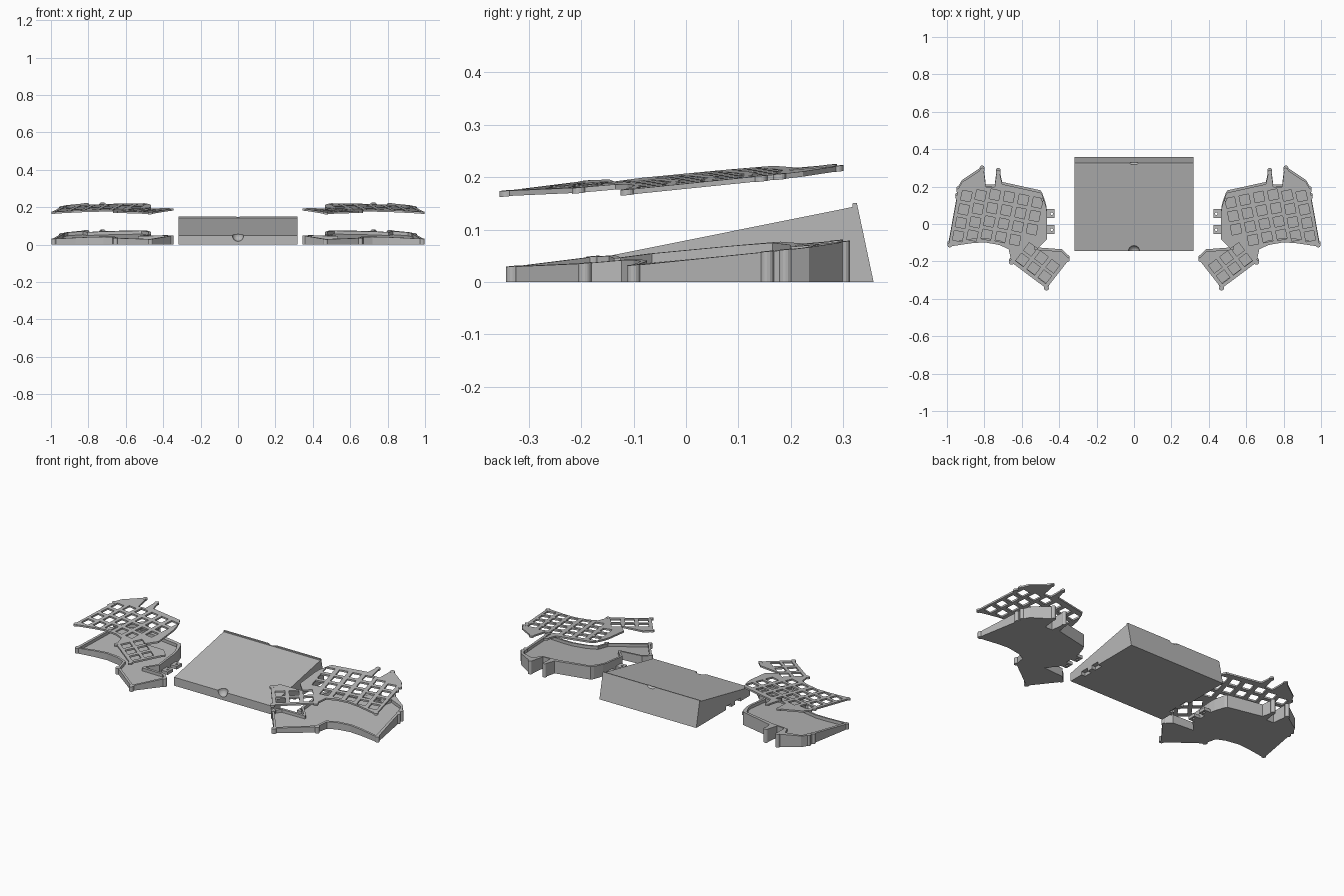
import bpy, bmesh, math
from mathutils import Vector

cube = bpy.data.objects.get("Cube")
if cube:
    bpy.data.objects.remove(cube, do_unlink=True)

grey = bpy.data.materials.new("plain grey")
grey.use_nodes = True
colour = (0.48, 0.48, 0.48, 1)
grey.diffuse_color = colour
grey.node_tree.nodes["Principled BSDF"].inputs["Base Color"].default_value = colour


def plane(offset):
    """Height of the tilted typing plane, moved by an offset."""
    return lambda x, y: 0.0784 - 0.0378 * abs(x) + 0.0955 * y + offset


def flat(z):
    return lambda x, y: z


def prisms(name, outlines, low, high, side=1, dy=0.0):
    """Upright prisms between two height functions, mirrored by side."""
    bm = bmesh.new()
    for outline in outlines:
        pts = [(side * x, y + dy) for x, y in outline]
        bottom = [bm.verts.new((x, y, low(x, y))) for x, y in pts]
        top = [bm.verts.new((x, y, high(x, y))) for x, y in pts]
        bm.faces.new(bottom)
        bm.faces.new(top)
        for i in range(len(pts)):
            j = (i + 1) % len(pts)
            bm.faces.new((bottom[i], bottom[j], top[j], top[i]))
    bmesh.ops.recalc_face_normals(bm, faces=bm.faces)
    return finish(name, bm)


def finish(name, bm):
    mesh = bpy.data.meshes.new(name)
    bm.to_mesh(mesh)
    bm.free()
    mesh.materials.append(grey)
    ob = bpy.data.objects.new(name, mesh)
    bpy.context.collection.objects.link(ob)
    return ob


def cut(ob, cutter):
    """Subtract the cutter and delete it."""
    mod = ob.modifiers.new("cut", 'BOOLEAN')
    mod.operation = 'DIFFERENCE'
    mod.solver = 'EXACT'
    mod.object = cutter
    deps = bpy.context.evaluated_depsgraph_get()
    mesh = bpy.data.meshes.new_from_object(ob.evaluated_get(deps))
    ob.modifiers.clear()
    ob.data = mesh
    bpy.data.objects.remove(cutter, do_unlink=True)


def circle(c, r, n=16):
    return [(c[0] + r * math.cos(2 * math.pi * i / n),
             c[1] + r * math.sin(2 * math.pi * i / n)) for i in range(n)]


def square(c, size, angle=0.0):
    r = size / math.sqrt(2)
    return [(c[0] + r * math.cos(angle + math.pi * (0.25 + i / 2)),
             c[1] + r * math.sin(angle + math.pi * (0.25 + i / 2))) for i in range(4)]


# Central wedge: side profile (y, z) with a low lip along the back
profile = [(-.145, 0), (.358, 0), (.326, .151), (.318, .15), (.318, .143), (-.145, .05)]
bm = bmesh.new()
face = bm.faces.new([bm.verts.new((-.318, y, z)) for y, z in profile])
ext = bmesh.ops.extrude_face_region(bm, geom=[face])
bmesh.ops.translate(bm, vec=(.636, 0, 0),
                    verts=[v for v in ext["geom"] if isinstance(v, bmesh.types.BMVert)])
bmesh.ops.recalc_face_normals(bm, faces=bm.faces)
wedge = finish("central_wedge", bm)

# Finger notches at front and back of the wedge
for place, size in (((0, -.145, .048), (.03, .03, .03)), ((0, .33, .152), (.028, .013, .014))):
    bm = bmesh.new()
    bmesh.ops.create_uvsphere(bm, u_segments=24, v_segments=12, radius=1)
    bmesh.ops.scale(bm, vec=size, verts=bm.verts)
    bmesh.ops.translate(bm, vec=place, verts=bm.verts)
    cut(wedge, finish("finger_notch", bm))

# Sockets in the wedge sides that take the tabs of the two halves
tab_y = (.055, -.03)
sockets = [square((s * .318, y), .05) for s in (1, -1) for y in tab_y]
cut(wedge, prisms("sockets", sockets, flat(-.01), flat(.02)))

# Outlines of one half
outline = [(.468, -.333), (.655, -.193), (.67, -.123), (.72, -.1), (.8, -.086), (.87, -.091),
           (.985, -.108), (.99, -.088), (.945, .162), (.94, .2), (.92, .235), (.822, .3),
           (.803, .3), (.792, .21), (.745, .21), (.735, .285), (.718, .285), (.705, .225),
           (.5, .18), (.49, .165), (.478, .13), (.47, .105), (.465, .07), (.465, -.07),
           (.52, -.125), (.385, -.135), (.345, -.175)]
cavity = [(.47, -.316), (.643, -.187), (.658, -.115), (.718, -.088), (.8, -.074), (.87, -.079),
          (.974, -.096), (.932, .16), (.925, .195), (.91, .225), (.83, .255), (.805, .2),
          (.7, .198), (.515, .165), (.492, .12), (.482, .095), (.478, .07), (.478, -.065),
          (.535, -.125), (.535, -.137), (.392, -.147), (.362, -.175)]
posts = [(.468, -.331), (.357, -.178), (.655, -.193), (.985, -.1), (.943, .155), (.937, .19),
         (.812, .3), (.726, .287)]

# Key openings: six staggered columns and a turned thumb group
tilt = math.radians(11.5)
up = Vector((-math.sin(tilt), math.cos(tilt))) * .073
column_y = (-.1, -.085, -.07, -.058, -.062, -.065)
keys = []
for c, y in enumerate(column_y):
    for r in range(1 if c == 0 else 0, 4):
        keys.append(square(Vector((.56 + .076 * c, y)) + up * r, .052, tilt))
turn = math.radians(37)
along = Vector((math.cos(turn), math.sin(turn)))
across = Vector((-along.y, along.x))
for i in range(3):
    for j in range(2):
        centre = Vector((.468, -.345)) + along * (.045 + .075 * i) + across * (.045 + .07 * j)
        keys.append(square(centre, .052, turn))

for side, label in ((1, "left"), (-1, "right")):
    # Open tray with screw posts
    tray = prisms(label + "_tray", [outline], flat(0), plane(0), side)
    cut(tray, prisms("cavity", [cavity], plane(-.018), plane(.05), side))
    prisms(label + "_posts", [circle(p, .013) for p in posts], flat(0), plane(.001), side)
    # Tabs on the inner edge, each with a hole
    tabs = prisms(label + "_tabs", [square((.448, y), .048) for y in tab_y],
                  flat(0), flat(.018), side)
    cut(tabs, prisms("tab_holes", [circle((.44, y), .007) for y in tab_y],
                     flat(-.01), flat(.05), side))
    # Key plate floating above the tray
    plate = prisms(label + "_key_plate", [outline], plane(.136), plane(.146), side, -.012)
    cut(plate, prisms("key_holes", keys, plane(.1), plane(.2), side))
    prisms(label + "_plate_lugs", [circle(p, .013) for p in posts],
           plane(.1355), plane(.1465), side, -.012)
